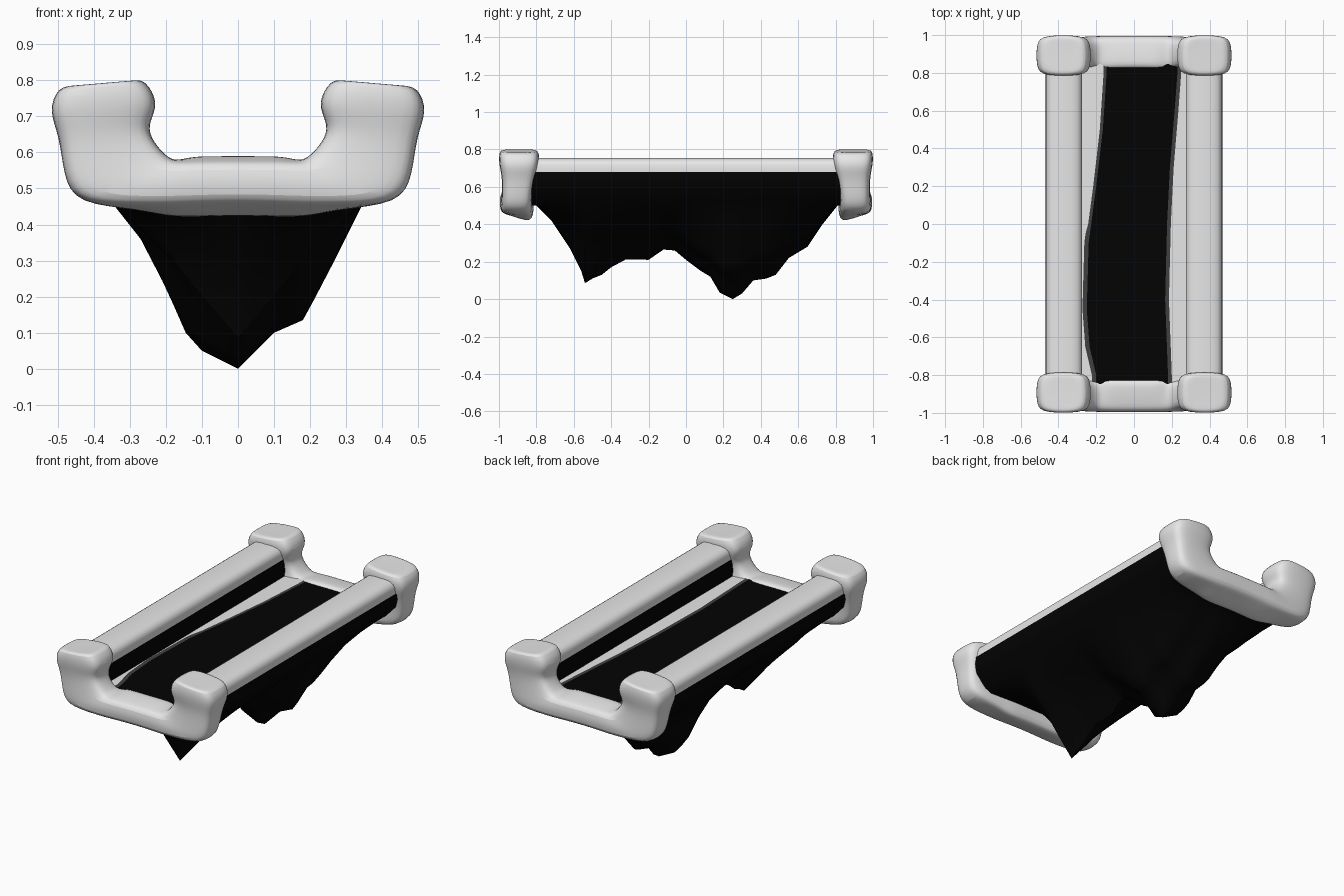
import bpy, bmesh, math

if "Cube" in bpy.data.objects:
    bpy.data.objects.remove(bpy.data.objects["Cube"])


def material(name, v):
    m = bpy.data.materials.new(name)
    m.diffuse_color = (v, v, v, 1)
    m.use_nodes = True
    m.node_tree.nodes["Principled BSDF"].inputs["Base Color"].default_value = m.diffuse_color
    return m


GREY = material("light grey", 0.84)
BLACK = material("black", 0.001)
DARK = material("dark grey", 0.05)


def make(name, verts, faces, mats, indices=None, angle=40):
    me = bpy.data.meshes.new(name)
    me.from_pydata(verts, [], faces)
    for m in mats:
        me.materials.append(m)
    if indices:
        for p, i in zip(me.polygons, indices):
            p.material_index = i
    bm = bmesh.new()
    bm.from_mesh(me)
    bmesh.ops.recalc_face_normals(bm, faces=bm.faces)
    bm.to_mesh(me)
    bm.free()
    ob = bpy.data.objects.new(name, me)
    bpy.context.collection.objects.link(ob)
    bpy.ops.object.select_all(action='DESELECT')
    ob.select_set(True)
    bpy.context.view_layer.objects.active = ob
    bpy.ops.object.shade_smooth_by_angle(angle=math.radians(angle))
    return ob


def interp(pts, t):
    if t <= pts[0][0]:
        return pts[0][1]
    for (a, va), (b, vb) in zip(pts, pts[1:]):
        if t <= b:
            return va + (vb - va) * (t - a) / (b - a)
    return pts[-1][1]


# Side rails: rounded square bars, black below the cloth hem
RAIL = [(.275, .57), (.275, .68), (.275, .715), (.282, .735), (.3, .748), (.33, .755), (.41, .755),
        (.44, .748), (.458, .735), (.465, .715), (.465, .68), (.462, .62), (.44, .59), (.4, .57)]
for side, label in ((-1, "left"), (1, "right")):
    n = len(RAIL)
    verts = [(side * x, y, z) for y in (-0.84, 0.84) for x, z in RAIL]
    faces, idx = [], []
    for i in range(n):
        j = (i + 1) % n
        faces.append((i, j, n + j, n + i))
        idx.append(0 if RAIL[i][1] + RAIL[j][1] > 1.365 else 1)
    faces += [tuple(range(n)), tuple(range(n, 2 * n))]
    make(label + "_rail", verts, faces, [GREY, BLACK], idx + [0, 0])

# Hanging cloth: ragged keel line along y, cross-section across x
KEEL = [(-.85, .5), (-.8, .5), (-.72, .42), (-.62, .27), (-.56, .15), (-.54, .085),
        (-.5, .11), (-.45, .13), (-.4, .17), (-.32, .213), (-.2, .21), (-.12, .265),
        (-.06, .26), (0, .21), (.08, .15), (.13, .12), (.18, .035), (.25, 0), (.3, .03),
        (.36, .1), (.43, .11), (.48, .13), (.55, .22), (.65, .28), (.73, .4), (.81, .5), (.85, .5)]
TOP = [(.345, .455), (.385, .52), (.45, .59), (.467, .64), (.469, .68)]
SHARP = [(0, 0), (.05, .07), (.1, .14), (.15, .215), (.2, .28), (.27, .365)] + TOP
LEFT_FULL = [(0, 0), (.04, .02), (.1, .05), (.145, .1), (.2, .225), (.27, .36)] + TOP
RIGHT_FULL = [(0, 0), (.05, .05), (.1, .1), (.18, .135), (.21, .19), (.27, .305)] + TOP
XS = [0, .04, .07, .1, .145, .18, .21, .27] + [x for x, _ in TOP]
XS = [-x for x in XS[:0:-1]] + XS


def cloth_z(x, y, keel):
    full = min(1, max(0, (y + .15) / .25))
    z = (1 - full) * interp(SHARP, abs(x)) + full * interp(RIGHT_FULL if x > 0 else LEFT_FULL, abs(x))
    return z if z > 0.5 else 0.5 - (0.5 - keel) / 0.5 * (0.5 - z)


def sheet(name, rows, mats, strip_mats):
    n = len(rows[0])
    faces, idx = [], []
    for r in range(len(rows) - 1):
        for c in range(n - 1):
            faces.append((r * n + c, r * n + c + 1, (r + 1) * n + c + 1, (r + 1) * n + c))
            idx.append(strip_mats[c])
    return make(name, [v for row in rows for v in row], faces, mats, idx, 60)


sheet("hanging_cloth", [[(x, y, cloth_z(x, y, k)) for x in XS] for y, k in KEEL],
      [BLACK], [0] * (len(XS) - 1))

# Flat bed between the rails: black strip with wavy dark borders on light grey
LEFT = [(-.8, -.2), (-.65, -.235), (-.45, -.25), (-.1, -.24), (.2, -.2), (.5, -.165), (.8, -.145)]
RIGHT = [(-.8, .18), (-.4, .165), (0, .175), (.3, .19), (.6, .215), (.8, .23)]
bed = []
for i in range(35):
    y = -.85 + i * .05
    a, b = interp(LEFT, y), interp(RIGHT, y)
    edge = .023 if y < 0 else .016
    bed.append([(x, y, .577) for x in (-.28, a - edge, a, b, b + .02, .28)])
sheet("bed", bed, [BLACK, DARK, GREY], [2, 1, 0, 1, 2])

# End brackets: lumpy U swept from one post head, along the bar, to the other
# each row: inner x, z, outer x, z, near y, far y, inward flare
HALF = [(.29, .798, .455, .785, .81, .98, 0),
        (.258, .805, .5, .783, .785, 1.0, 0),
        (.215, .735, .527, .715, .78, 1.003, 0),
        (.252, .675, .495, .645, .805, .985, 0),
        (.235, .63, .485, .535, .825, .985, 0),
        (.19, .58, .45, .455, .82, .99, 0),
        (.16, .576, .27, .452, .815, .995, .015),
        (.12, .578, .19, .452, .812, .997, .04),
        (.05, .578, .06, .458, .815, .997, .04)]
RING = [(0, .2), (0, .8), (.1, 1), (.9, 1), (1, .8), (1, .2), (.9, 0), (.1, 0)]


def ring(s, mx, my):
    px, pz, qx, qz, y0, y1, flare = s
    out = []
    for u, v in RING:
        z = pz + (qz - pz) * u
        if v < 0.5:
            z += flare * (-1 if u > 0.5 else 0.4)
        out.append((mx * (px + (qx - px) * u), my * (y0 + (y1 - y0) * v), z))
    return out


for my, label in ((-1, "front"), (1, "back")):
    rings = [ring(s, -1, my) for s in HALF] + [ring(s, 1, my) for s in HALF[::-1]]
    n = len(RING)
    faces = []
    for r in range(len(rings) - 1):
        for i in range(n):
            j = (i + 1) % n
            faces.append((r * n + i, r * n + j, (r + 1) * n + j, (r + 1) * n + i))
    faces += [tuple(range(n)), tuple(range((len(rings) - 1) * n, len(rings) * n))]
    ob = make(label + "_bracket", [v for r in rings for v in r], faces, [GREY], None, 60)
    sub = ob.modifiers.new("round", 'SUBSURF')
    sub.levels = sub.render_levels = 2
